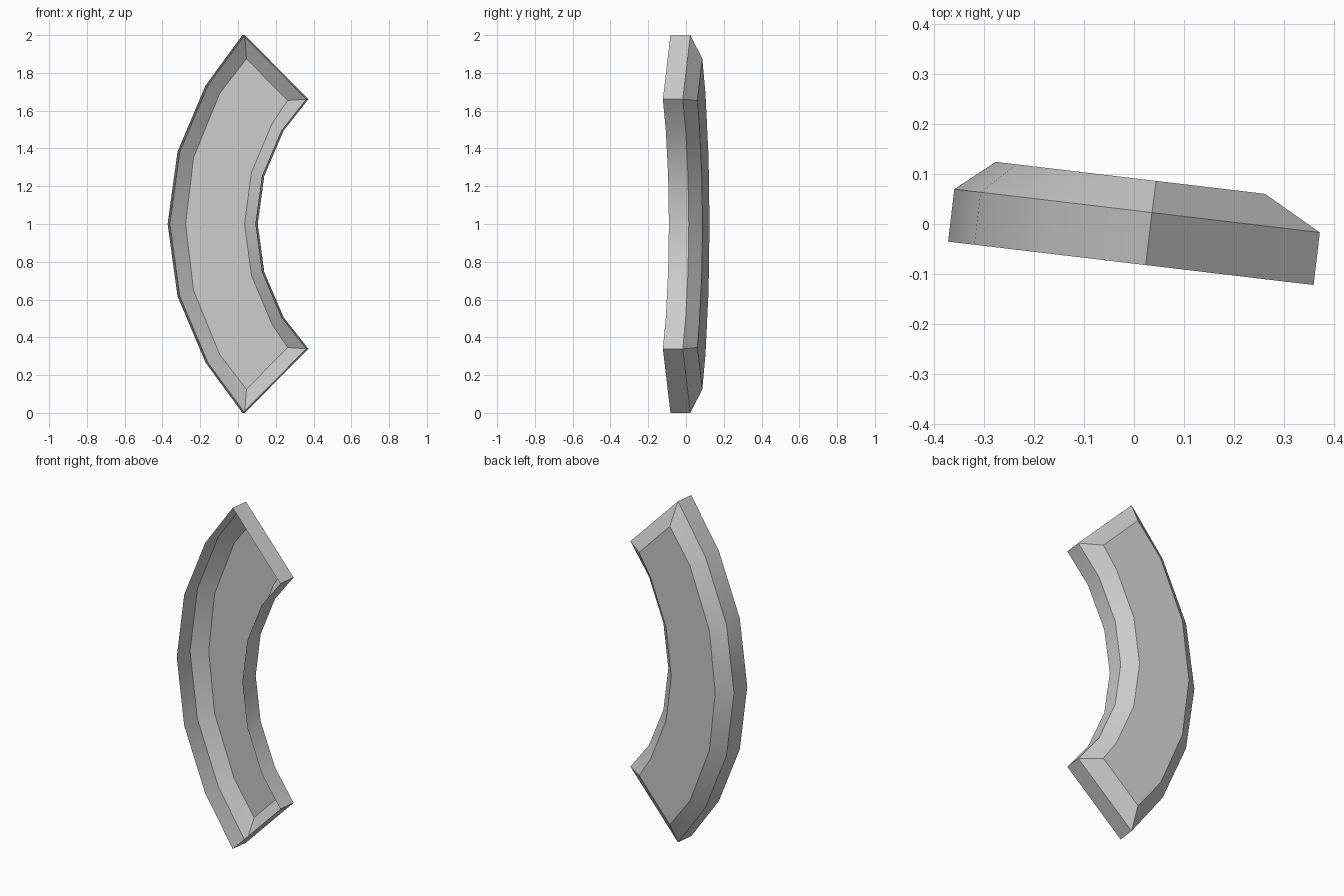
import bpy, bmesh, math
from mathutils import Matrix

if "Cube" in bpy.data.objects:
    bpy.data.objects.remove(bpy.data.objects["Cube"])

# Upper half of each arc as (across, height from middle), middle first
OUTER = [(-.366, 0), (-.313, .383), (-.164, .733), (.033, 1)]
INNER = [(.102, 0), (.137, .255), (.24, .494), (.372, .661)]
OUTER_BACK = [(-.29, 0), (-.248, .351), (-.109, .69), (.034, .875)]
INNER_BACK = [(.024, 0), (.061, .273), (.171, .532), (.254, .654)]


def mirrored(half):
    """Full arc, bottom to top."""
    return [(u, -z) for u, z in half[:0:-1]] + half


def ring(bm, outer, inner, depth):
    pts = mirrored(outer) + mirrored(inner)[::-1]
    return [bm.verts.new((u, depth, z + 1)) for u, z in pts]


bm = bmesh.new()
rim = ring(bm, OUTER, INNER, -.079)
mid = ring(bm, OUTER, INNER, .027)
back = ring(bm, OUTER_BACK, INNER_BACK, .091)
n = len(rim)

# Straight side wall, then sloped bevel
for a, b in ((rim, mid), (mid, back)):
    for i in range(n):
        j = (i + 1) % n
        bm.faces.new((a[i], b[i], b[j], a[j]))

# Flat back plate in strips across the arc; the front stays open
for i in range(n // 2 - 1):
    bm.faces.new((back[i], back[n - 1 - i], back[n - 2 - i], back[i + 1]))

bmesh.ops.recalc_face_normals(bm, faces=bm.faces)
bm.normal_update()
# Back plate must face +y
if bm.faces[:][-1].normal.y < 0:
    bmesh.ops.reverse_faces(bm, faces=bm.faces)
# Slight turn about the vertical axis
bm.transform(Matrix.Rotation(math.radians(-6.77), 4, 'Z'))

mesh = bpy.data.meshes.new("curved_panel")
bm.to_mesh(mesh)
bm.free()
panel = bpy.data.objects.new("curved_panel", mesh)
bpy.context.collection.objects.link(panel)
bpy.context.view_layer.objects.active = panel
panel.select_set(True)
bpy.ops.object.shade_smooth_by_angle(angle=math.radians(30))
